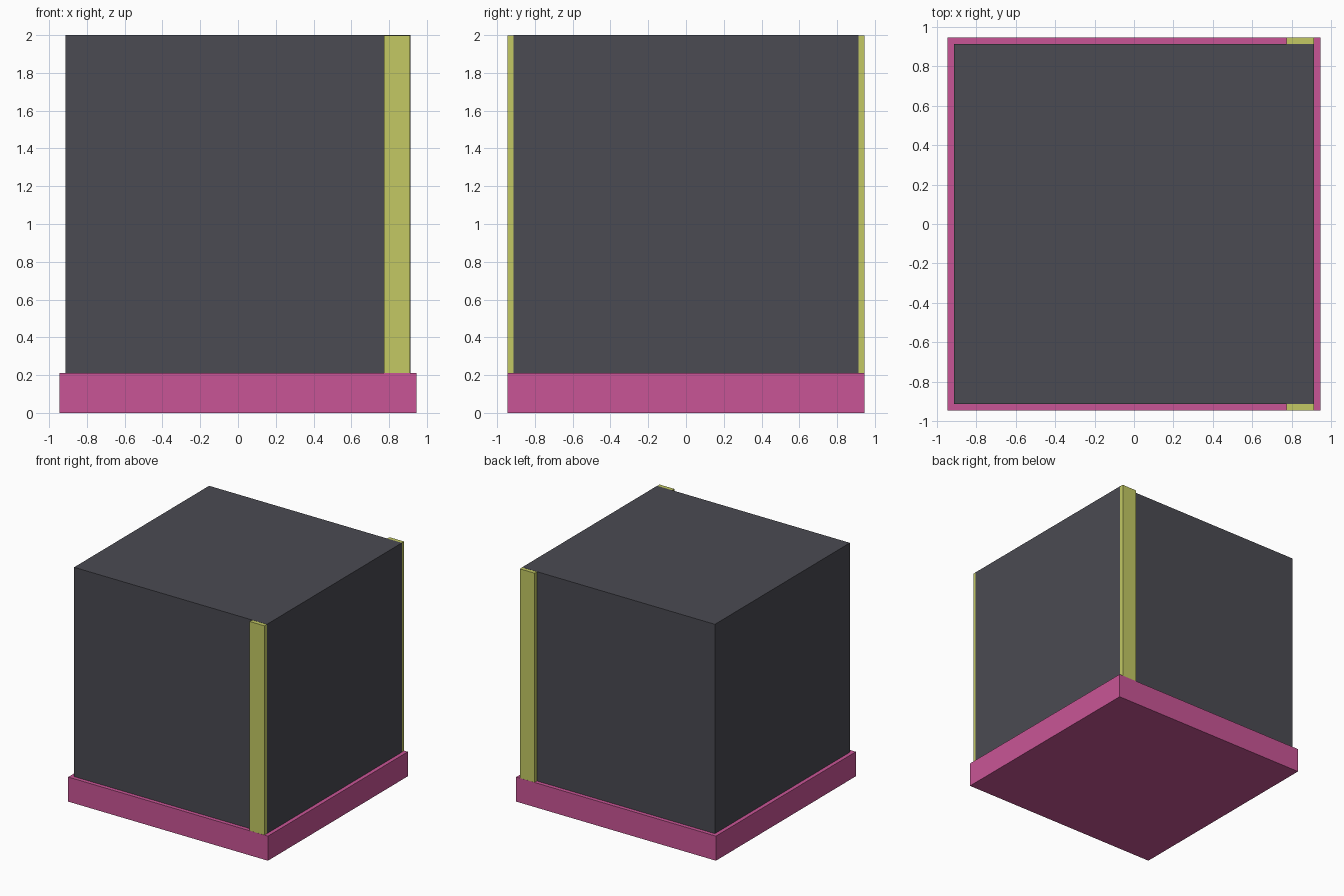
import bpy

cube = bpy.data.objects.get("Cube")
if cube:
    bpy.data.objects.remove(cube, do_unlink=True)


def make_material(name, rgb):
    mat = bpy.data.materials.new(name)
    mat.use_nodes = True
    color = (*rgb, 1.0)
    mat.diffuse_color = color
    mat.node_tree.nodes["Principled BSDF"].inputs["Base Color"].default_value = color
    return mat


def box(name, low, high, mat):
    """Flat-shaded box spanning two opposite corners."""
    center = [(a + b) / 2 for a, b in zip(low, high)]
    bpy.ops.mesh.primitive_cube_add(size=1, location=center)
    obj = bpy.context.object
    obj.name = name
    obj.scale = [b - a for a, b in zip(low, high)]
    bpy.ops.object.transform_apply(location=False, rotation=False, scale=True)
    obj.data.materials.append(mat)
    return obj


charcoal = make_material("charcoal", (0.069, 0.069, 0.084))
pink = make_material("pink", (0.584, 0.091, 0.305))
lime = make_material("lime", (0.546, 0.584, 0.127))

HALF = 0.945      # half width of the base
BODY = 0.912      # half width of the body
FLOOR = 0.035     # thickness of the base floor
GAP = 0.001       # keeps the band just inside touching faces

# Main block, standing on the base floor
box("body", (-BODY, -BODY, FLOOR), (BODY, BODY, 2), charcoal)

# Wider tray around the foot
box("base", (-HALF, -HALF, 0), (HALF, HALF, 0.21), pink)

# Slab through the left side, showing as a strip on the front and back
box("side_band", (0.772, -HALF + GAP, FLOOR),
    (BODY - GAP, HALF - GAP, 2 - GAP), lime)
